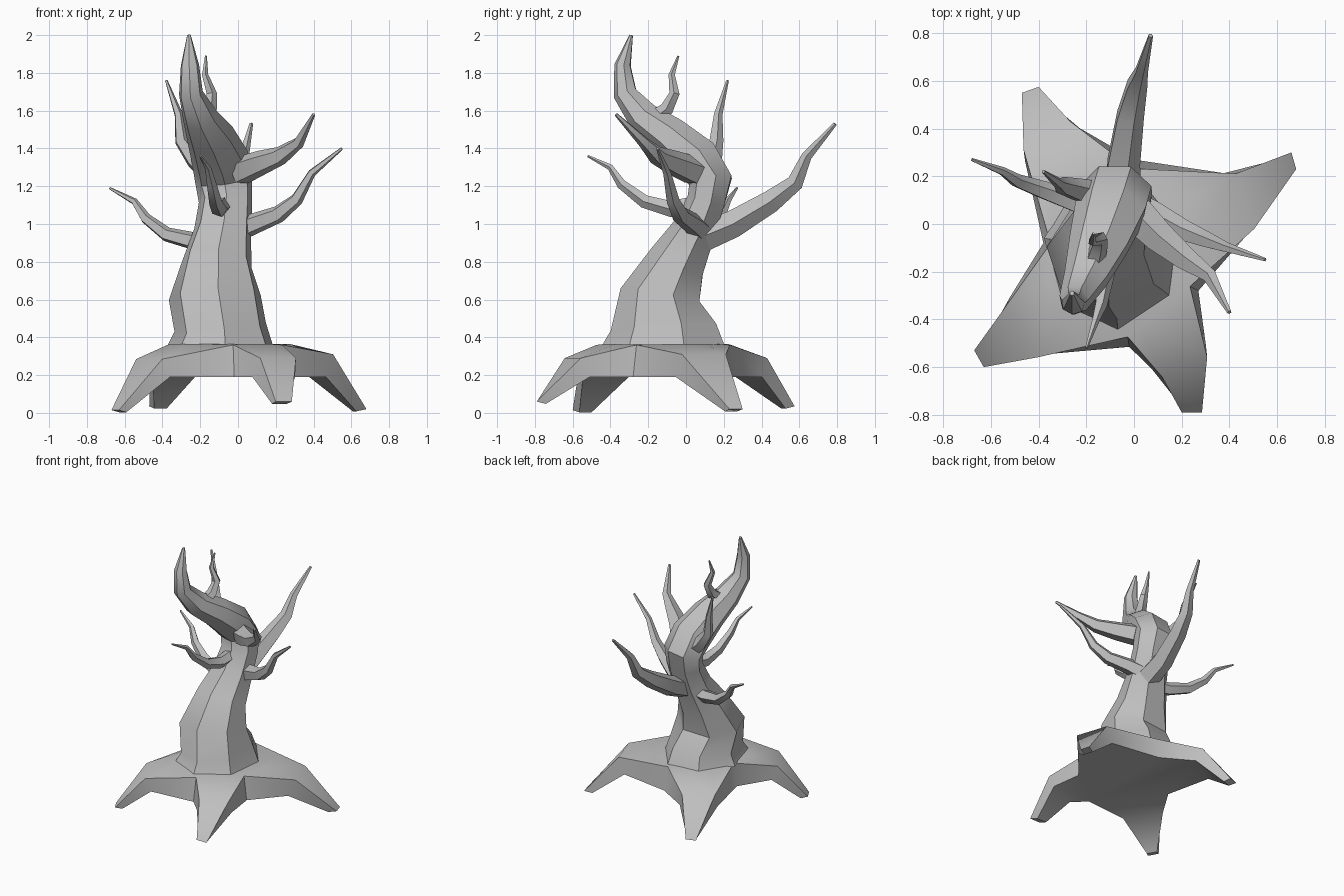
import bpy, bmesh, math
from mathutils import Vector

cube = bpy.data.objects.get("Cube")
if cube:
    bpy.data.objects.remove(cube, do_unlink=True)

bark = bpy.data.materials.new("grey_bark")
bark.use_nodes = True
GREY = (0.52, 0.52, 0.52, 1)
bark.diffuse_color = GREY
bark.node_tree.nodes["Principled BSDF"].inputs["Base Color"].default_value = GREY


def finish(name, bm, angle):
    bmesh.ops.recalc_face_normals(bm, faces=bm.faces)
    mesh = bpy.data.meshes.new(name)
    bm.to_mesh(mesh)
    bm.free()
    mesh.materials.append(bark)
    obj = bpy.data.objects.new(name, mesh)
    bpy.context.collection.objects.link(obj)
    bpy.ops.object.select_all(action='DESELECT')
    obj.select_set(True)
    bpy.context.view_layer.objects.active = obj
    bpy.ops.object.shade_smooth_by_angle(angle=math.radians(angle))


def limb(name, points, radii, sides, turn=0.0):
    """Tapered tube along a path; radii are (across, deep) pairs."""
    pts = [Vector(p) for p in points]
    span = pts[-1] - pts[0]
    across = Vector((1, 0, 0)) if abs(span.z) > abs(span.x) else Vector((0, 1, 0))
    bm = bmesh.new()
    rings = []
    for i, p in enumerate(pts):
        before = (p - pts[max(i - 1, 0)]).normalized()
        after = (pts[min(i + 1, len(pts) - 1)] - p).normalized()
        t = (before + after).normalized()
        across = (across - t * across.dot(t)).normalized()
        deep = t.cross(across)
        ru, rv = radii[i]
        ring = []
        for k in range(sides):
            a = turn + math.tau * k / sides
            ring.append(bm.verts.new(p + across * ru * math.cos(a) + deep * rv * math.sin(a)))
        if rings:
            last = rings[-1]
            for k in range(sides):
                j = (k + 1) % sides
                bm.faces.new((last[k], last[j], ring[j], ring[k]))
        rings.append(ring)
    bm.faces.new(rings[0])
    bm.faces.new(rings[-1])
    finish(name, bm, 38)


# Twisting trunk
trunk = [
    ((-0.09, -0.11, 0.35), (0.29, 0.34)),
    ((-0.09, -0.11, 0.45), (0.25, 0.29)),
    ((-0.12, -0.13, 0.62), (0.25, 0.22)),
    ((-0.11, -0.04, 0.80), (0.19, 0.16)),
    ((-0.08, 0.05, 0.97), (0.155, 0.12)),
    ((-0.065, 0.11, 1.12), (0.145, 0.105)),
    ((-0.075, 0.135, 1.23), (0.155, 0.12)),
    ((-0.095, 0.06, 1.34), (0.155, 0.13)),
    ((-0.145, -0.08, 1.46), (0.13, 0.11)),
    ((-0.20, -0.22, 1.56), (0.095, 0.09)),
    ((-0.25, -0.32, 1.69), (0.065, 0.065)),
    ((-0.255, -0.335, 1.84), (0.05, 0.045)),
    ((-0.26, -0.29, 2.0), (0.01, 0.01)),
]
limb("trunk", [p for p, r in trunk], [r for p, r in trunk], 7, 0.3)

# Branches: base radius, then the path to the tip
branches = {
    "back_branch": (0.085, [(-0.05, 0.08, 0.93), (-0.05, 0.25, 1.0), (-0.02, 0.45, 1.12),
                            (0.01, 0.58, 1.22), (0.03, 0.64, 1.36), (0.07, 0.79, 1.53)]),
    "lower_left_branch": (0.065, [(-0.02, 0.08, 0.96), (0.08, 0.04, 1.0), (0.21, -0.03, 1.05),
                                  (0.31, -0.07, 1.13), (0.39, -0.1, 1.27), (0.55, -0.15, 1.4)]),
    "upper_left_branch": (0.08, [(0.01, 0.04, 1.28), (0.11, -0.06, 1.32), (0.22, -0.15, 1.36),
                                 (0.32, -0.22, 1.43), (0.4, -0.37, 1.58)]),
    "right_branch": (0.055, [(-0.12, 0.06, 0.91), (-0.24, 0.09, 0.91), (-0.38, 0.14, 0.945),
                             (-0.49, 0.18, 1.03), (-0.55, 0.22, 1.12), (-0.68, 0.27, 1.19)]),
    "upper_right_branch": (0.06, [(-0.15, 0.12, 1.27), (-0.23, 0.14, 1.34), (-0.3, 0.16, 1.44),
                                  (-0.315, 0.17, 1.58), (-0.38, 0.22, 1.76)]),
    "crown_twig": (0.045, [(-0.17, -0.17, 1.56), (-0.15, -0.1, 1.61), (-0.14, -0.06, 1.69),
                           (-0.175, -0.075, 1.79), (-0.17, -0.04, 1.89)]),
    "front_branch": (0.05, [(-0.08, 0.05, 1.1), (-0.1, -0.08, 1.08), (-0.12, -0.22, 1.12),
                            (-0.14, -0.34, 1.21), (-0.16, -0.4, 1.3), (-0.2, -0.52, 1.36)]),
}
for name, (radius, path) in branches.items():
    last = len(path) - 1
    sizes = [radius * (1 - 0.88 * (i / last) ** 1.3) for i in range(last + 1)]
    limb(name, path, [(s, s) for s in sizes], 5)

# Root star, counter-clockwise: valley before the root, then its outline
# (knee, tip, tip, knee), tip height and knee height
roots = [
    ((-0.02, -0.515), [(0.10, -0.65), (0.20, -0.79), (0.285, -0.79), (0.325, -0.55)], 0.06, 0.29),
    ((0.27, -0.28), [(0.51, -0.04), (0.68, 0.23), (0.66, 0.30), (0.42, 0.23)], 0.02, 0.31),
    ((0.0, 0.27), [(-0.25, 0.44), (-0.40, 0.575), (-0.47, 0.55), (-0.48, 0.30)], 0.035, 0.29),
    ((-0.38, -0.08), [(-0.55, -0.33), (-0.67, -0.53), (-0.63, -0.60), (-0.39, -0.575)], 0.015, 0.285),
]
centre = Vector((-0.08, -0.1))
bm = bmesh.new()


def put(p, z):
    return bm.verts.new((p.x, p.y, z))


valleys = []
for valley, outline, tip_z, knee_z in roots:
    v = Vector(valley)
    valleys.append((put(centre.lerp(v, 0.9), 0.36), put(v, 0.19)))

crown, belly = [], []
for i, (valley, outline, tip_z, knee_z) in enumerate(roots):
    ka, ta, tb, kb = [Vector(p) for p in outline]
    widen = (kb - ka).normalized() * 0.02
    shoulder = [put(centre.lerp(k, 0.6), 0.365) for k in (ka, kb)]
    knee = [put(ka + widen, knee_z), put(kb - widen, knee_z)]
    tip = [put(ta, tip_z), put(tb, tip_z)]
    sole = [put(t.lerp(centre, 0.07), max(tip_z - 0.012, 0)) for t in (ta, tb)]
    under = [put(ka.lerp(centre, 0.08) - widen * 0.5, 0.19),
             put(kb.lerp(centre, 0.08) + widen * 0.5, 0.19)]
    # Top, blunt end and underside strips along the root
    strip = [shoulder, knee, tip, sole, under]
    for a, b in zip(strip, strip[1:]):
        bm.faces.new((a[0], a[1], b[1], b[0]))
    # Steep flanks down to the valleys on either side
    for side, (high, low) in enumerate((valleys[i], valleys[(i + 1) % len(roots)])):
        bm.faces.new((high, shoulder[side], knee[side]))
        bm.faces.new((high, knee[side], under[side], low))
        bm.faces.new((knee[side], tip[side], sole[side], under[side]))
    crown += [valleys[i][0], *shoulder]
    belly += [valleys[i][1], *under]
bm.faces.new(crown)
bm.faces.new(belly)
finish("roots", bm, 50)
